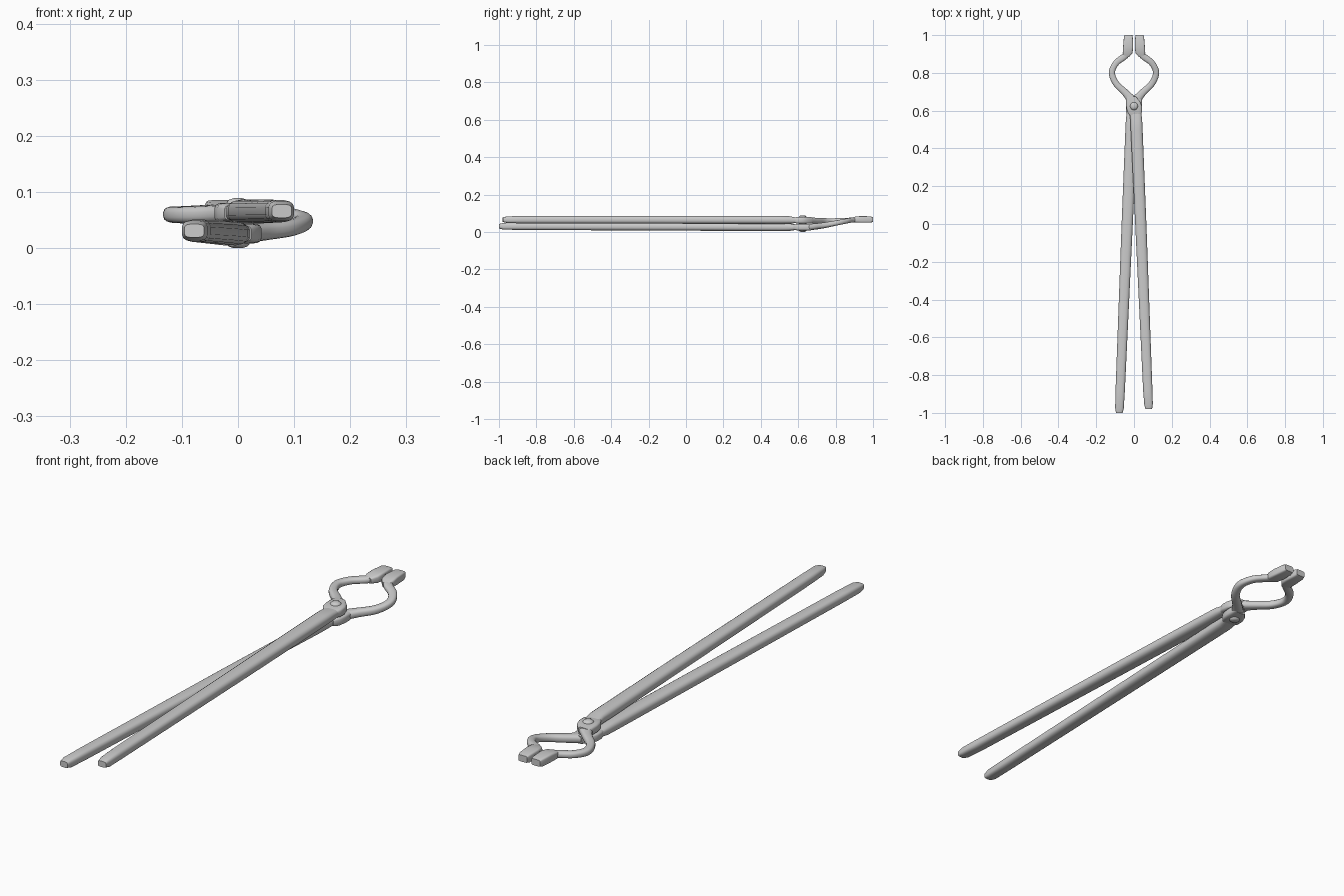
import bpy, bmesh, math
from mathutils import Vector

if "Cube" in bpy.data.objects:
    bpy.data.objects.remove(bpy.data.objects["Cube"])

SIDES = 16


def interpolate(st, steps):
    """Smooth Hermite interpolation of stations (x, y, z, w, h, squareness)."""
    t = [0.0]
    for a, b in zip(st, st[1:]):
        t.append(t[-1] + (Vector(b[:3]) - Vector(a[:3])).length)
    n = len(st)

    def slope(i, k):
        lo, hi = max(i - 1, 0), min(i + 1, n - 1)
        return (st[hi][k] - st[lo][k]) / (t[hi] - t[lo])

    out = []
    for i in range(n - 1):
        d = t[i + 1] - t[i]
        for s in range(steps):
            u = s / steps
            out.append([(2*u**3 - 3*u**2 + 1) * st[i][k] + (u**3 - 2*u**2 + u) * d * slope(i, k)
                        + (3*u**2 - 2*u**3) * st[i + 1][k] + (u**3 - u**2) * d * slope(i + 1, k)
                        for k in range(6)])
    out.append(list(st[-1]))
    return out


def loft(name, st, steps=1, straight=False, angle=40):
    """Skin superellipse sections along the stations."""
    pts = interpolate(st, steps) if steps > 1 else st
    bm = bmesh.new()
    rings = []
    for i, (x, y, z, w, h, p) in enumerate(pts):
        a, b = pts[max(i - 1, 0)], pts[min(i + 1, len(pts) - 1)]
        tan = Vector((0, 1)) if straight else Vector((b[0] - a[0], b[1] - a[1])).normalized()
        ring = []
        for k in range(SIDES):
            q = 2 * math.pi * (k + 0.5) / SIDES
            c, s = math.cos(q), math.sin(q)
            u = math.copysign(abs(c) ** (2 / p), c) * w / 2
            v = math.copysign(abs(s) ** (2 / p), s) * h / 2
            ring.append(bm.verts.new((x + tan.y * u, y - tan.x * u, z + v)))
        rings.append(ring)
    for r0, r1 in zip(rings, rings[1:]):
        for k in range(SIDES):
            j = (k + 1) % SIDES
            bm.faces.new((r0[k], r0[j], r1[j], r1[k]))
    bm.faces.new(rings[0])
    bm.faces.new(rings[-1])
    return finish(name, bm, angle)


def finish(name, bm, angle):
    bmesh.ops.recalc_face_normals(bm, faces=bm.faces)
    me = bpy.data.meshes.new(name)
    bm.to_mesh(me)
    bm.free()
    ob = bpy.data.objects.new(name, me)
    bpy.context.collection.objects.link(ob)
    bpy.ops.object.select_all(action='DESELECT')
    ob.select_set(True)
    bpy.context.view_layer.objects.active = ob
    bpy.ops.object.shade_smooth_by_angle(angle=math.radians(angle))
    return ob


# Each half: handle on side s, jaw on the opposite side
for name, s, end, zh0, zh1, zb, arm_z in (
        ("upper", 1, -0.98, 0.066, 0.065, 0.063, (0.062, 0.060, 0.059, 0.060, 0.062, 0.065)),
        ("lower", -1, -1.0, 0.031, 0.026, 0.026, (0.026, 0.030, 0.037, 0.048, 0.058, 0.065))):
    # Handle, chamfered at the free end and tapering into the pivot
    loft(name + "_handle", [
        (s * 0.078, end, zh0, 0.036, 0.024, 3.5),
        (s * 0.077, end + 0.025, zh0, 0.046, 0.036, 3.5),
        (s * 0.073, -0.88, zh0, 0.050, 0.040, 3),
        (s * 0.036, 0.0, (zh0 + zh1) / 2, 0.060, 0.043, 2.8),
        (s * 0.014, 0.50, zh1, 0.064, 0.043, 2.8),
        (s * 0.012, 0.55, zh1, 0.063, 0.041, 3),
        (s * 0.008, 0.585, zb, 0.062, 0.030, 3.5),
        (s * 0.004, 0.61, zb, 0.062, 0.028, 4)])
    # Flattened pivot boss
    loft(name + "_pivot_boss", [
        (s * 0.006, 0.575, zb, 0.060, 0.028, 5),
        (s * 0.003, 0.595, zb, 0.080, 0.035, 5),
        (0, 0.625, zb, 0.084, 0.036, 5),
        (-s * 0.005, 0.65, zb, 0.074, 0.036, 5),
        (-s * 0.016, 0.675, zb, 0.050, 0.032, 4)], straight=True)
    # Bowed arm
    arm = [(0.010, 0.655, 0.050, 0.034), (0.048, 0.697, 0.038, 0.032),
           (0.096, 0.745, 0.034, 0.030), (0.117, 0.802, 0.033, 0.028),
           (0.094, 0.853, 0.033, 0.026), (0.046, 0.892, 0.036, 0.026)]
    arm.append((0.034, 0.925, 0.040, 0.028))
    loft(name + "_arm", [(-s * x, y, z, w, h, 2.6)
                         for (x, y, w, h), z in zip(arm, arm_z + (0.067,))], steps=5)
    # Gripping jaw block
    loft(name + "_jaw", [
        (-s * 0.040, 0.885, 0.065, 0.030, 0.022, 4),
        (-s * 0.034, 0.905, 0.067, 0.052, 0.031, 5),
        (-s * 0.031, 0.935, 0.068, 0.054, 0.035, 6),
        (-s * 0.030, 0.985, 0.067, 0.048, 0.034, 6),
        (-s * 0.029, 1.0, 0.067, 0.040, 0.026, 6)], straight=True)

# Pivot rivet with domed heads on both faces
bm = bmesh.new()
prof = [(0.008, 0.0), (0.017, 0.003), (0.021, 0.008), (0.021, 0.080), (0.017, 0.086), (0.008, 0.089)]
rings = [[bm.verts.new((r * math.cos(math.tau * k / 20), 0.624 + r * math.sin(math.tau * k / 20), z))
          for k in range(20)] for r, z in prof]
for a, b in zip(rings, rings[1:]):
    for k in range(20):
        bm.faces.new((a[k], a[(k + 1) % 20], b[(k + 1) % 20], b[k]))
bm.faces.new(rings[0])
bm.faces.new(rings[-1])
finish("pivot_rivet", bm, 50)
